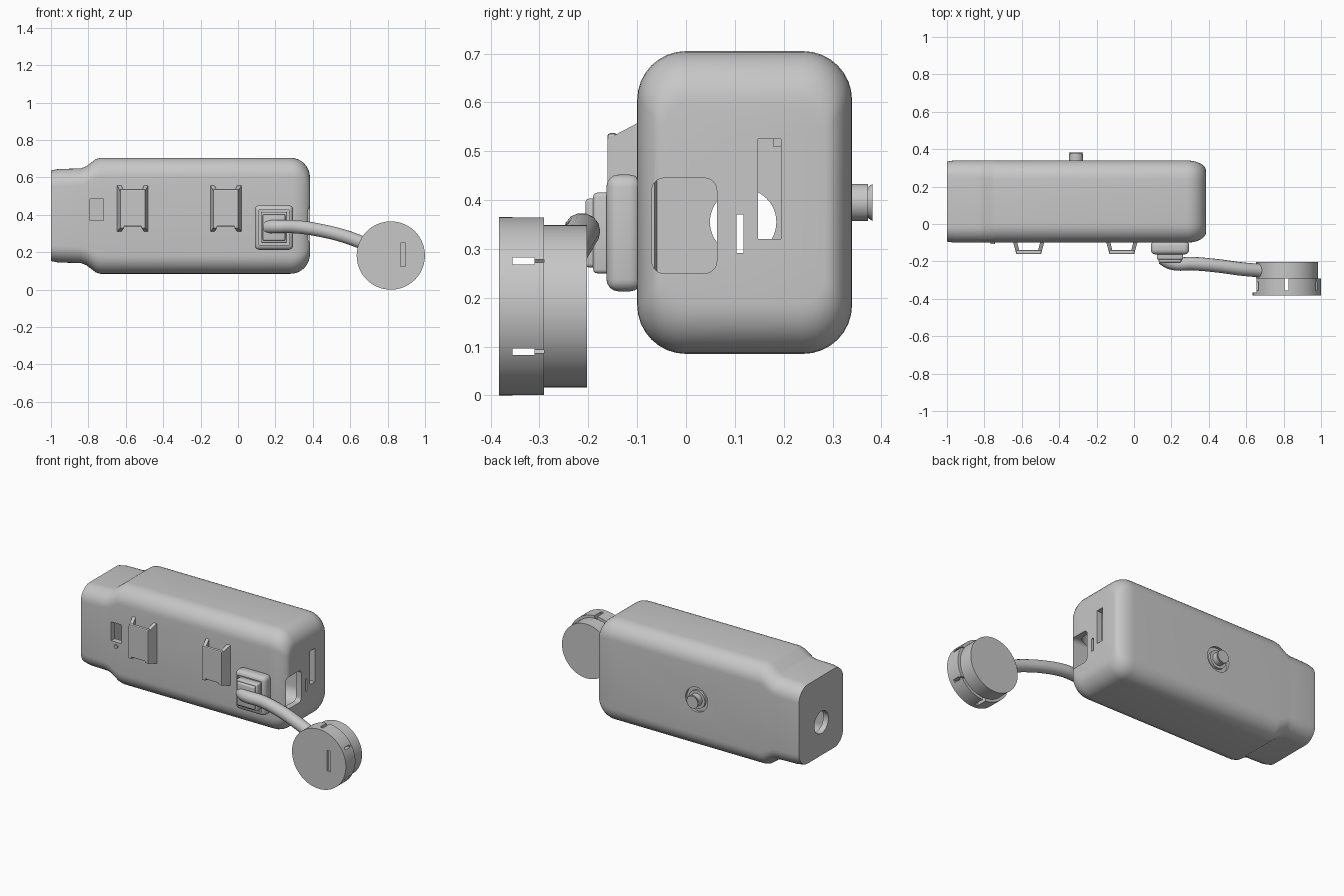
import bpy, bmesh, math
from mathutils import Matrix, Vector

if "Cube" in bpy.data.objects:
    bpy.data.objects.remove(bpy.data.objects["Cube"], do_unlink=True)

grey = bpy.data.materials.new("plain_grey")
grey.use_nodes = True
tone = (0.57, 0.57, 0.57, 1)
grey.diffuse_color = tone
grey.node_tree.nodes["Principled BSDF"].inputs["Base Color"].default_value = tone


def finish(name, bm):
    bmesh.ops.recalc_face_normals(bm, faces=bm.faces)
    me = bpy.data.meshes.new(name)
    bm.to_mesh(me)
    bm.free()
    me.materials.append(grey)
    ob = bpy.data.objects.new(name, me)
    bpy.context.collection.objects.link(ob)
    return ob


def activate(ob):
    bpy.ops.object.select_all(action='DESELECT')
    ob.select_set(True)
    bpy.context.view_layer.objects.active = ob


def smooth(ob, angle=35):
    activate(ob)
    bpy.ops.object.shade_smooth_by_angle(angle=math.radians(angle))


def box(name, x, y, z, bevel=0, segs=3):
    bm = bmesh.new()
    bmesh.ops.create_cube(bm, size=1)
    for v in bm.verts:
        for i, (a, b) in enumerate((x, y, z)):
            v.co[i] = a if v.co[i] < 0 else b
    if bevel:
        bmesh.ops.bevel(bm, geom=bm.edges[:], offset=bevel, segments=segs,
                        profile=0.5, affect='EDGES')
    return finish(name, bm)


def cyl(name, axis, centre, r, length, r2=None, segs=48):
    bm = bmesh.new()
    rot = Vector((0, 0, 1)).rotation_difference(Vector(axis)).to_matrix().to_4x4()
    bmesh.ops.create_cone(bm, cap_ends=True, segments=segs, radius1=r,
                          radius2=r if r2 is None else r2, depth=length,
                          matrix=Matrix.Translation(centre) @ rot)
    return finish(name, bm)


def loft(name, sections, steps=8):
    # Rounded rectangles (x, y0, y1, z0, z1, radius) joined along x
    bm = bmesh.new()
    rings = []
    for x, y0, y1, z0, z1, r in sections:
        corners = ((y1 - r, z1 - r), (y0 + r, z1 - r), (y0 + r, z0 + r), (y1 - r, z0 + r))
        ring = []
        for q, (cy, cz) in enumerate(corners):
            for s in range(steps + 1):
                a = (q + s / steps) * math.pi / 2
                ring.append(bm.verts.new((x, cy + r * math.cos(a), cz + r * math.sin(a))))
        rings.append(ring)
    n = len(rings[0])
    for a, b in zip(rings, rings[1:]):
        for i in range(n):
            j = (i + 1) % n
            bm.faces.new((a[i], a[j], b[j], b[i]))
    bm.faces.new(rings[0])
    bm.faces.new(rings[-1])
    return finish(name, bm)


def cut(ob, cutters):
    for c in cutters:
        c.hide_render = True
        m = ob.modifiers.new("cut", 'BOOLEAN')
        m.operation = 'DIFFERENCE'
        m.solver = 'EXACT'
        m.object = c
        activate(ob)
        bpy.ops.object.modifier_apply(modifier=m.name)
        bpy.data.objects.remove(c, do_unlink=True)


# Housing: stepped neck at one end, rounded shoulder at the other
def housing_sections(t):
    out = []
    for x, iy, iz, r in ((-1, .006, .068, .085), (-.96, 0, .06, .09), (-.84, 0, .057, .09),
                         (-.81, 0, .045, .095), (-.76, 0, .007, .1), (-.735, 0, 0, .1)):
        out.append((x + (t if x == -1 else t * .3), iy, iz, r))
    for k in range(9):
        a = k / 8 * math.pi / 2
        f = 1 - math.cos(a)
        out.append((.28 + .105 * math.sin(a) - t, .055 * f, .105 * f, .1 - .045 * f))
    return [(x, -.1 + iy + t, .34 - iy - t, .085 + iz + t, .705 - iz - t, r - t * .7)
            for x, iy, iz, r in out]


housing = loft("housing", housing_sections(0))
cut(housing, [
    loft("cavity", housing_sections(.035)),
    loft("port_cutter", [(x, -.07, .063, .25, .445, .025) for x in (.25, .5)]),
    box("tall_slot_cutter", (.25, .5), (.147, .195), (.32, .525)),
    box("short_slot_cutter", (.25, .5), (.103, .118), (.292, .37)),
    cyl("round_hole_cutter", (1, 0, 0), (-1, .117, .355), .068, .2),
    box("window_cutter", (-.79, -.72), (-.2, -.04), (.37, .485)),
    cyl("button_recess_cutter", (0, 1, 0), (-.31, .35, .395), .075, .05),
])
smooth(housing)

# Small catch inside the tall slot, and the indicator bead
box("slot_catch", (.33, .365), (.178, .195), (.51, .525))
smooth(cyl("indicator_bead", (0, 1, 0), (-.755, -.1, .345), .012, .016, segs=20))

# Rear push button with collar
smooth(cyl("button_collar", (0, 1, 0), (-.31, .33, .395), .055, .018))
smooth(cyl("button_stem", (0, 1, 0), (-.31, .353, .395), .038, .04))
smooth(cyl("button_cap", (0, -1, 0), (-.31, .3775, .395), .038, .009, .032))


# Strap loops: two tapered legs and a bridging plate
def prism(name, outline, z_back, z_front):
    bm = bmesh.new()
    lo, hi = [], []
    for x, y in outline:
        f = (-.095 - y) / .066
        lo.append(bm.verts.new((x, y, z_back[0] + f * (z_front[0] - z_back[0]))))
        hi.append(bm.verts.new((x, y, z_back[1] + f * (z_front[1] - z_back[1]))))
    n = len(outline)
    bm.faces.new(lo)
    bm.faces.new(hi)
    for i in range(n):
        j = (i + 1) % n
        bm.faces.new((lo[i], lo[j], hi[j], hi[i]))
    return finish(name, bm)


for label, cx in (("outer", -.563), ("inner", -.065)):
    for s in (-1, 1):
        leg = [(cx + s * a, y) for a, y in ((.084, -.095), (.066, -.161), (.046, -.161), (.062, -.095))]
        prism(label + "_loop_leg", leg, (.31, .56), (.33, .525))
    box(label + "_loop_plate", (cx - .068, cx + .068), (-.161, -.14), (.338, .537), .006, 2)

# Tether anchor: stepped blocks on the front
anchor = box("anchor_base", (.09, .295), (-.163, -.09), (.213, .452), .025, 4)
cut(anchor, [box("groove_cutter", (.112, .273), (-.2, -.152), (.24, .425))])
smooth(anchor)
smooth(box("anchor_step", (.122, .263), (-.19, -.14), (.25, .415), .008))
smooth(box("anchor_top", (.132, .253), (-.206, -.18), (.262, .403), .008))

# Tether cord
curve = bpy.data.curves.new("tether", 'CURVE')
curve.dimensions = '3D'
curve.bevel_depth = .036
curve.bevel_resolution = 5
curve.resolution_u = 10
curve.use_fill_caps = True
path = ((.15, -.18, .335), (.2, -.208, .337), (.32, -.212, .335), (.45, -.224, .315),
        (.57, -.24, .285), (.68, -.25, .245))
spline = curve.splines.new('BEZIER')
spline.bezier_points.add(len(path) - 1)
for p, co in zip(spline.bezier_points, path):
    p.co = co
    p.handle_left_type = p.handle_right_type = 'AUTO'
curve.materials.append(grey)
tether = bpy.data.objects.new("tether", curve)
bpy.context.collection.objects.link(tether)
activate(tether)
bpy.ops.object.convert(target='MESH')
smooth(tether, 50)

# Round cap: hollow front rim with bayonet notches, closed rear drum
cx, cz = .817, .1825
rim = cyl("cap_rim", (0, 1, 0), (cx, -.337, cz), .1825, .092, segs=72)
cutters = [cyl("rim_hollow", (0, 1, 0), (cx, -.328, cz), .15, .078, segs=72),
           box("grip_slot_cutter", (.87, .895), (-.4, -.35), (.125, .25)),
           box("tether_side_cutter", (.5, .655), (-.366, -.28), (.08, .285))]
for s in (-1, 1):
    mid = cz + s * .093
    cutters.append(box("notch_cutter", (.5, 1.1), (-.355, -.31), (mid - .007, mid + .007)))
    cutters.append(box("slit_cutter", (.9, 1.1), (-.32, -.28), (mid - .003, mid + .003)))
    top = cz + s * .18
    cutters.append(box("edge_slit_cutter", (.805, .825), (-.355, -.28), (top - .04, top + .04)))
cut(rim, cutters)
smooth(rim)
smooth(cyl("cap_drum", (0, 1, 0), (cx, -.247, cz), .166, .088, segs=72))
